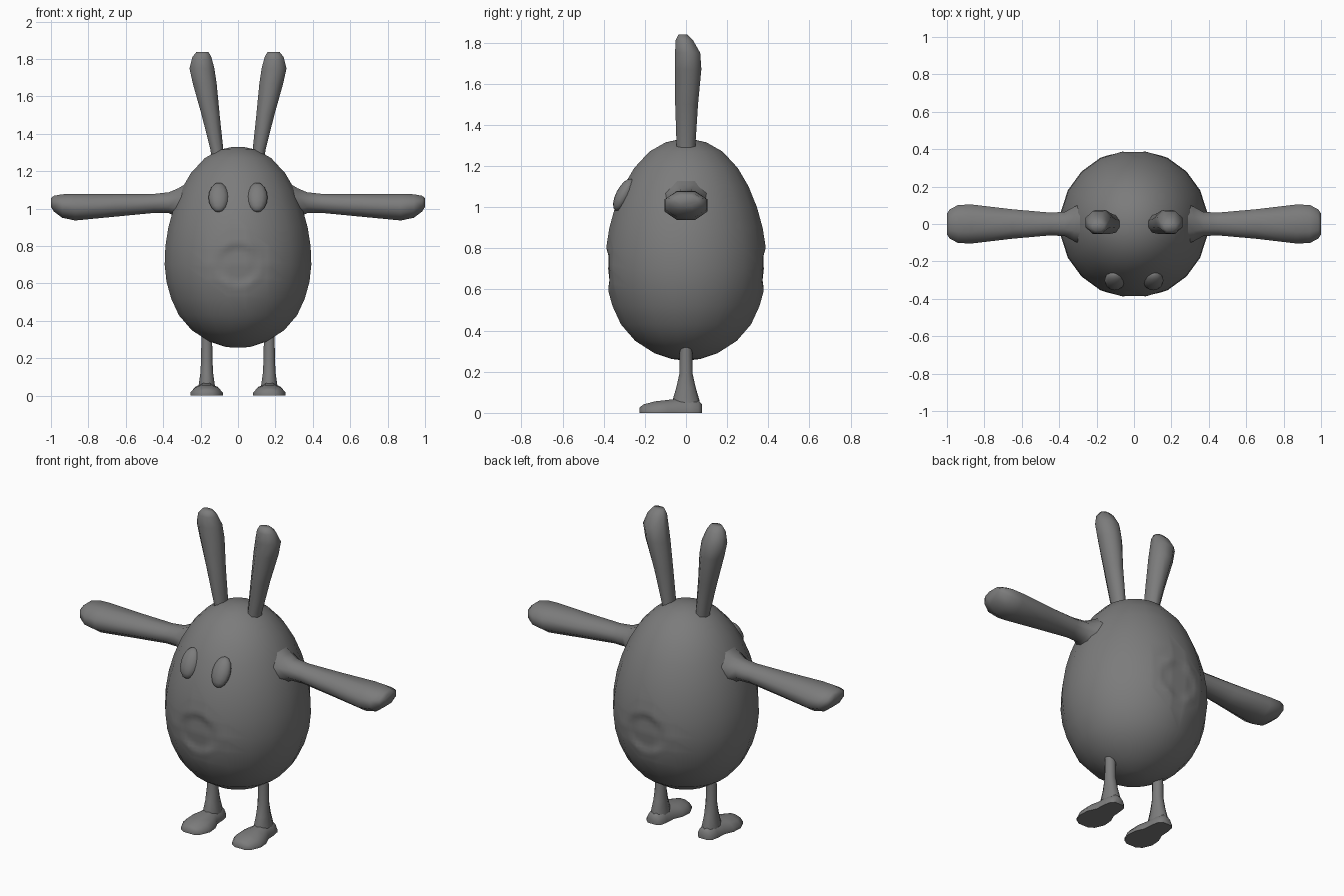
import bpy, bmesh, math
from mathutils import Vector, Matrix

cube = bpy.data.objects.get("Cube")
if cube:
    bpy.data.objects.remove(cube)

grey = bpy.data.materials.new("mid_grey")
grey.use_nodes = True
grey.diffuse_color = (0.2, 0.2, 0.2, 1)
grey.node_tree.nodes["Principled BSDF"].inputs["Base Color"].default_value = (0.2, 0.2, 0.2, 1)


def finish(bm, name, angle=65):
    bmesh.ops.recalc_face_normals(bm, faces=bm.faces)
    mesh = bpy.data.meshes.new(name)
    bm.to_mesh(mesh)
    bm.free()
    mesh.materials.append(grey)
    ob = bpy.data.objects.new(name, mesh)
    bpy.context.scene.collection.objects.link(ob)
    bpy.ops.object.select_all(action="DESELECT")
    ob.select_set(True)
    bpy.context.view_layer.objects.active = ob
    bpy.ops.object.shade_smooth_by_angle(angle=math.radians(angle))
    return ob


def loft(bm, rings, point, sides):
    """Skin rings of vertices; point(ring, cos, sin) places each one."""
    loops = []
    for ring in rings:
        angles = [math.tau * (i + 0.5) / sides for i in range(sides)]
        loops.append([bm.verts.new(point(ring, math.cos(a), math.sin(a))) for a in angles])
    for a, b in zip(loops, loops[1:]):
        for i in range(sides):
            j = (i + 1) % sides
            bm.faces.new((a[i], a[j], b[j], b[i]))
    bm.faces.new(loops[0])
    bm.faces.new(loops[-1])


def pair(build, name):
    """Make the left part and its mirrored right twin."""
    for side, sign in (("left", 1), ("right", -1)):
        bm = bmesh.new()
        build(bm)
        bmesh.ops.scale(bm, verts=bm.verts, vec=(sign, 1, 1))
        finish(bm, side + "_" + name)


# Egg-shaped body: (height, radius)
egg = [(0.257, 0.03), (0.262, 0.07), (0.29, 0.155), (0.35, 0.25), (0.43, 0.32),
       (0.52, 0.362), (0.61, 0.387), (0.70, 0.397), (0.80, 0.393), (0.90, 0.377),
       (1.0, 0.349), (1.1, 0.308), (1.19, 0.255), (1.27, 0.18), (1.315, 0.1), (1.33, 0.03)]
bm = bmesh.new()
loft(bm, egg, lambda r, c, s: (r[1] * c, r[1] * s, r[0]), 20)

# Shallow round dents on the front and back of the body
near = [e for e in bm.edges
        if all(math.hypot(v.co.x, v.co.z - 0.7) < 0.23 for v in e.verts)]
bmesh.ops.subdivide_edges(bm, edges=near, cuts=4, use_grid_fill=True)
for v in bm.verts:
    d = math.hypot(v.co.x, v.co.z - 0.7)
    if d < 0.12:
        depth = 0.014 * min(1, (0.12 - d) / 0.035)
        v.co.y -= math.copysign(depth, v.co.y)
finish(bm, "body")


# Arms: (x, centre z, half depth, half height)
def arm(bm):
    rings = [(0.25, 1.03, 0.13, 0.13), (0.32, 1.03, 0.10, 0.085), (0.37, 1.032, 0.07, 0.06),
             (0.45, 1.028, 0.066, 0.055), (0.65, 1.018, 0.085, 0.065),
             (0.87, 1.008, 0.113, 0.077), (0.94, 1.014, 0.11, 0.068),
             (0.985, 1.027, 0.085, 0.045), (1.0, 1.033, 0.06, 0.025)]
    loft(bm, rings, lambda r, c, s: (r[0], r[2] * c, r[1] + r[3] * s), 8)


# Ears: (z, centre x, centre y, half width, half depth)
def ear(bm):
    rings = [(1.26, 0.11, 0, 0.035, 0.05), (1.31, 0.112, 0, 0.037, 0.05),
             (1.5, 0.146, 0.003, 0.052, 0.06), (1.67, 0.178, 0.01, 0.069, 0.07),
             (1.75, 0.193, 0.008, 0.072, 0.066), (1.81, 0.193, -0.008, 0.055, 0.046),
             (1.838, 0.19, -0.015, 0.035, 0.024)]
    loft(bm, rings, lambda r, c, s: (r[1] + r[3] * c, r[2] + r[4] * s, r[0]), 8)


# Legs: (z, half width, half depth)
def leg(bm):
    rings = [(0.01, 0.05, 0.07), (0.06, 0.045, 0.066), (0.12, 0.036, 0.048),
             (0.19, 0.032, 0.032), (0.32, 0.03, 0.03)]
    loft(bm, rings, lambda r, c, s: (0.167 + r[1] * c, r[2] * s, r[0]), 10)


# Feet: flat soles with a rounded toe (y, half width, height)
def foot(bm):
    rings = [(-0.225, 0.035, 0.025), (-0.205, 0.065, 0.04), (-0.15, 0.09, 0.055),
             (-0.09, 0.085, 0.062), (-0.04, 0.062, 0.068), (0.02, 0.058, 0.07),
             (0.06, 0.05, 0.06), (0.078, 0.03, 0.04)]
    loft(bm, rings, lambda r, c, s: (0.168 + r[1] * c, r[0], max(0, r[2] * s + 0.003)), 12)
    bmesh.ops.remove_doubles(bm, verts=bm.verts, dist=0.0005)


# Eyes: tilted oval beads
def eye(bm):
    place = (Matrix.Translation((0.103, -0.302, 1.06)) @ Matrix.Rotation(math.radians(-28), 4, "X")
             @ Matrix.Diagonal((0.055, 0.038, 0.087, 1)))
    bmesh.ops.create_uvsphere(bm, u_segments=12, v_segments=8, radius=1, matrix=place)


pair(arm, "arm")
pair(ear, "ear")
pair(leg, "leg")
pair(foot, "foot")
pair(eye, "eye")
